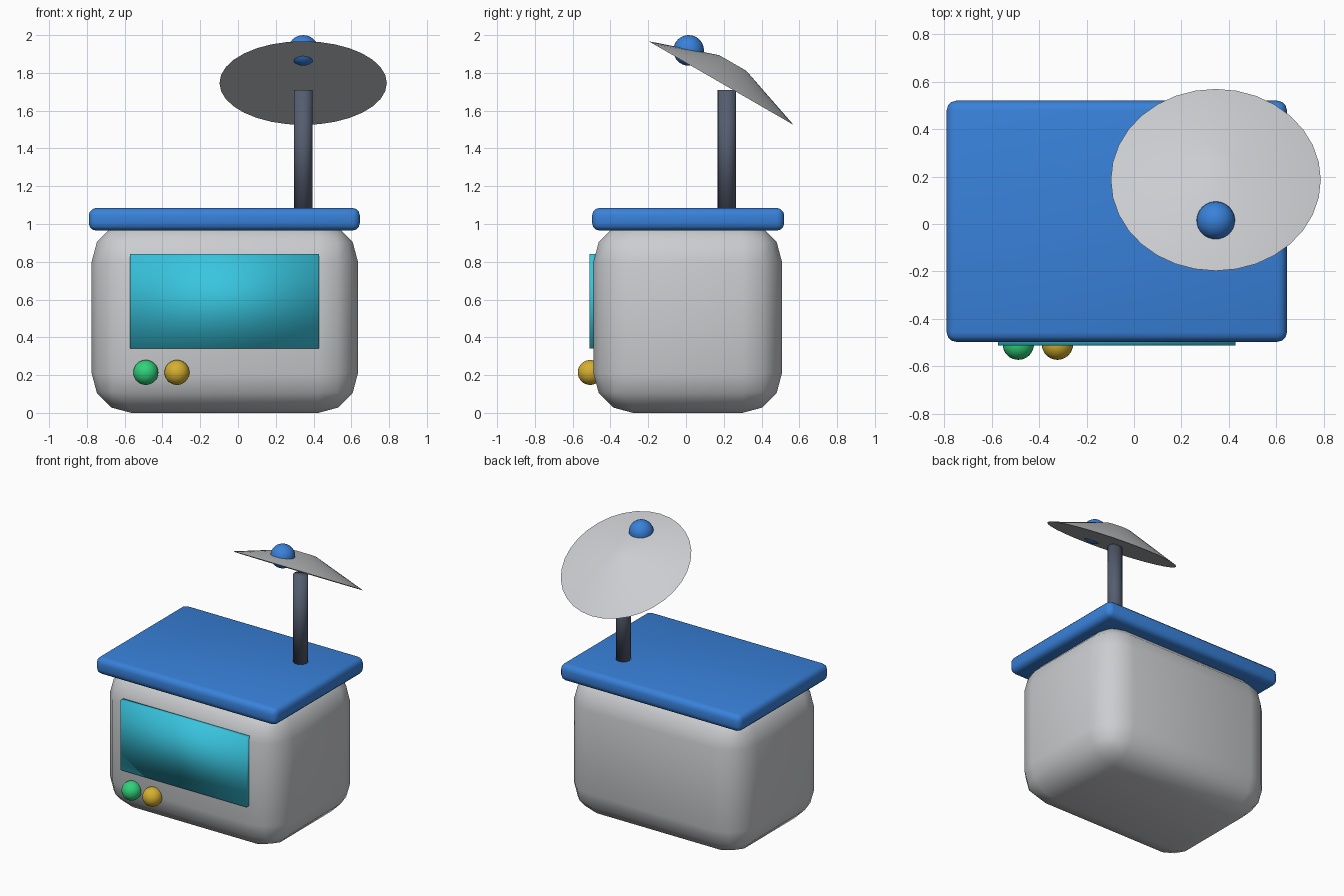
import bpy
from math import radians
from mathutils import Vector, Matrix

default_cube = bpy.data.objects.get("Cube")
if default_cube:
    bpy.data.objects.remove(default_cube, do_unlink=True)


def make_material(name, rgb):
    mat = bpy.data.materials.new(name)
    mat.use_nodes = True
    mat.diffuse_color = (*rgb, 1)
    mat.node_tree.nodes["Principled BSDF"].inputs["Base Color"].default_value = (*rgb, 1)
    return mat


grey = make_material("light_grey", (0.6, 0.61, 0.63))
blue = make_material("blue", (0.04, 0.22, 0.7))
teal = make_material("teal", (0.04, 0.56, 0.74))
slate = make_material("slate", (0.09, 0.11, 0.16))
green = make_material("green", (0.03, 0.64, 0.2))
yellow = make_material("yellow", (0.67, 0.43, 0.03))


def finish(name, mat, angle=None):
    """Name and colour the active object; smooth fully, or up to an angle."""
    obj = bpy.context.object
    obj.name = obj.data.name = name
    obj.data.materials.append(mat)
    if angle is None:
        bpy.ops.object.shade_smooth()
    else:
        bpy.ops.object.shade_smooth_by_angle(angle=radians(angle))
    return obj


def box(name, mat, low, high, bevel=0):
    low, high = Vector(low), Vector(high)
    bpy.ops.mesh.primitive_cube_add(size=1, location=(low + high) / 2)
    bpy.context.object.data.transform(Matrix.Diagonal((*(high - low), 1)))
    if bevel:
        mod = bpy.context.object.modifiers.new("rounded_edges", "BEVEL")
        mod.width, mod.segments = bevel, 3
        bpy.ops.object.modifier_apply(modifier=mod.name)
    return finish(name, mat, 40 if bevel else None)


def ball(name, mat, radius, location):
    bpy.ops.mesh.primitive_uv_sphere_add(segments=32, ring_count=16,
                                         radius=radius, location=location)
    return finish(name, mat)


# Rounded cabinet, overhanging lid and front screen
box("body", grey, (-0.775, -0.49, 0), (0.635, 0.508, 1.01), bevel=0.21)
box("lid", blue, (-0.79, -0.497, 0.965), (0.645, 0.52, 1.085), bevel=0.04)
box("screen", teal, (-0.573, -0.512, 0.34), (0.428, -0.472, 0.84))

# Round buttons below the screen
for name, mat, x in (("green_button", green, -0.488), ("yellow_button", yellow, -0.323)):
    ball(name, mat, 0.066, (x, -0.507, 0.214))

# Pole standing on the lid
pole_x = 0.345
bpy.ops.mesh.primitive_cylinder_add(vertices=24, radius=0.049, depth=0.64,
                                    location=(pole_x, 0.217, 1.39))
finish("pole", slate)

# Tilted dish: a shallow closed frustum whose rim is centred on the pole
tilt = Matrix.Rotation(radians(-30), 4, "X")
depth = 0.123
rim_centre = Vector((pole_x, 0.186, 1.746))
bpy.ops.mesh.primitive_cone_add(vertices=32, radius1=0.443, radius2=0.083, depth=depth,
                                location=rim_centre + tilt @ Vector((0, 0, depth / 2)),
                                rotation=(radians(-30), 0, 0))
finish("dish", grey, 40)

# Receiver ball set through the dish
ball("dish_ball", blue, 0.081, (pole_x, 0.014, 1.919))
